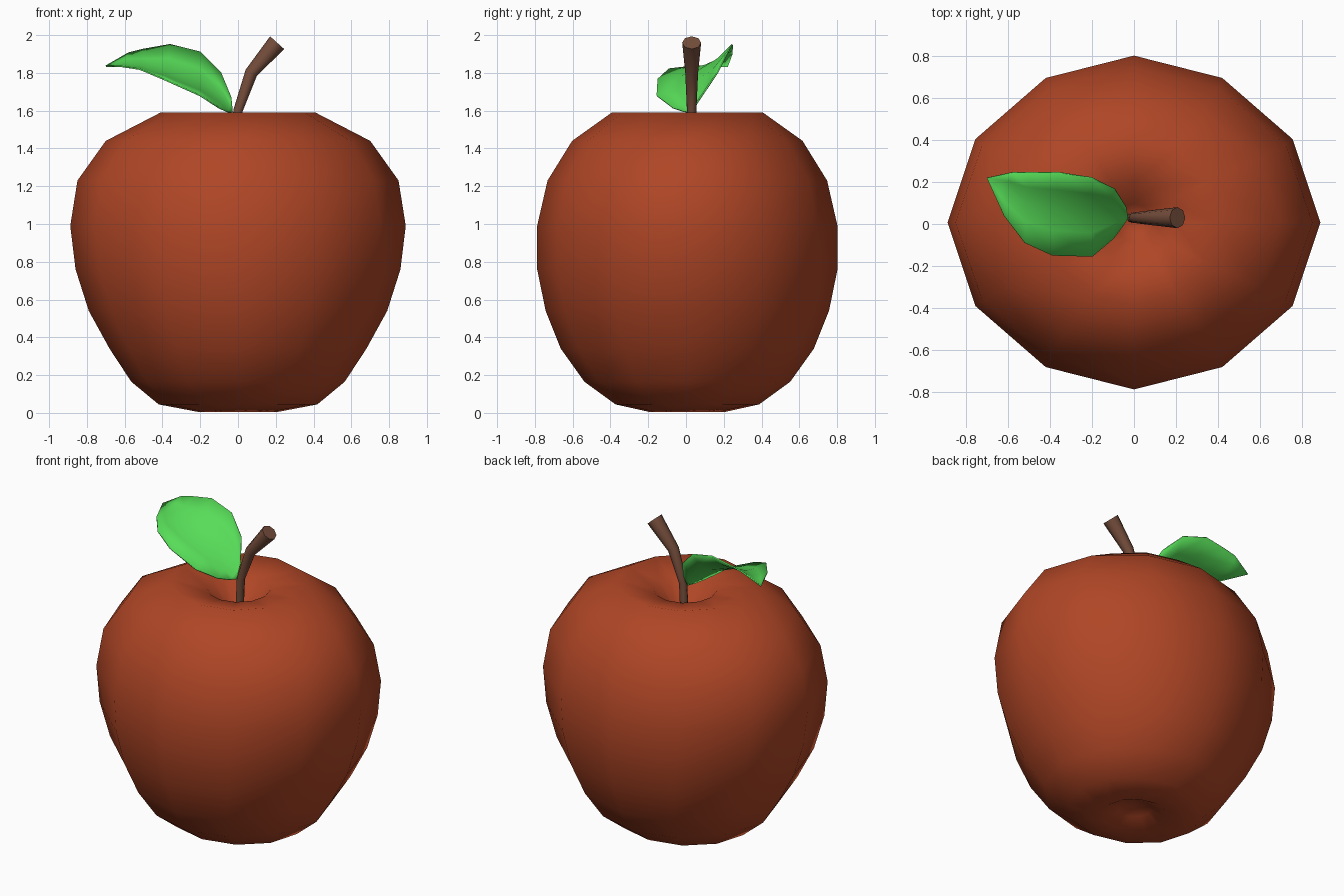
import bpy, bmesh, math
from mathutils import Vector

if "Cube" in bpy.data.objects:
    bpy.data.objects.remove(bpy.data.objects["Cube"])


def material(name, rgb):
    m = bpy.data.materials.new(name)
    m.diffuse_color = (*rgb, 1)
    m.use_nodes = True
    m.node_tree.nodes["Principled BSDF"].inputs["Base Color"].default_value = m.diffuse_color
    return m


def finish(bm, name, mat, recalc=True):
    bmesh.ops.remove_doubles(bm, verts=bm.verts, dist=0.0005)
    if recalc:
        bmesh.ops.recalc_face_normals(bm, faces=bm.faces)
    for f in bm.faces:
        f.smooth = True
    me = bpy.data.meshes.new(name)
    bm.to_mesh(me)
    bm.free()
    ob = bpy.data.objects.new(name, me)
    bpy.context.collection.objects.link(ob)
    me.materials.append(mat)
    return ob


def skin(bm, rows, closed):
    """Join rows of points with quads."""
    vr = [[bm.verts.new(p) for p in r] for r in rows]
    n = len(rows[0])
    for a, b in zip(vr, vr[1:]):
        for i in range(n if closed else n - 1):
            j = (i + 1) % n
            bm.faces.new((a[i], a[j], b[j], b[i]))
    return vr


red = material("apple red", (0.43, 0.061, 0.019))
brown = material("stem brown", (0.18, 0.076, 0.045))
green = material("leaf green", (0.095, 0.72, 0.098))

# Fruit: twelve-sided oval rings (half width x, half depth y, height)
rings = [(0.10, 0.10, 0.06), (0.21, 0.20, 0.005), (0.42, 0.38, 0.045),
         (0.565, 0.545, 0.165), (0.68, 0.67, 0.34), (0.79, 0.75, 0.54),
         (0.86, 0.795, 0.76), (0.888, 0.795, 0.99), (0.85, 0.74, 1.23),
         (0.70, 0.61, 1.44), (0.41, 0.40, 1.59), (0.19, 0.19, 1.545),
         (0.09, 0.09, 1.44)]
rows = []
for rx, ry, z in rings:
    k = 0.07 if rx > 0.5 else 0.0
    row = []
    for i in range(12):
        a = math.radians(30 * i)
        c = math.cos(a)
        row.append((rx * c * (1 - k + k * c * c), 0.007 + ry * math.sin(a), z))
    rows.append(row)
bm = bmesh.new()
vr = skin(bm, rows, True)
for ring, z in ((vr[0], 0.09), (vr[-1], 1.39)):
    tip = bm.verts.new((0, 0.007, z))
    for i in range(12):
        bm.faces.new((ring[i], ring[(i + 1) % 12], tip))
finish(bm, "apple_body", red)

# Stem: bent octagonal tube that widens to a flat tip
path = [(-0.01, 0.03, 1.38, 0.025), (0.0, 0.03, 1.6, 0.025),
        (0.07, 0.03, 1.80, 0.034), (0.207, 0.03, 1.96, 0.05)]
tilts = [3, 10, 30, 42]
rows = []
for (x, y, z, r), t in zip(path, tilts):
    t = math.radians(t)
    u = Vector((math.cos(t), 0, -math.sin(t)))
    v = Vector((0, 1, 0))
    rows.append([Vector((x, y, z)) + r * (u * math.cos(i * math.pi / 4) + v * math.sin(i * math.pi / 4))
                 for i in range(8)])
bm = bmesh.new()
vr = skin(bm, rows, True)
bm.faces.new(vr[0])
bm.faces.new(vr[-1])
stem = finish(bm, "stem", brown)
bpy.context.view_layer.objects.active = stem
stem.select_set(True)
bpy.ops.object.shade_smooth_by_angle(angle=math.radians(50))

# Leaf: sagging surface between a low front edge and a raised back edge
front = [(-0.03, 0.03, 1.59), (-0.055, -0.01, 1.595), (-0.1, -0.07, 1.615),
         (-0.2, -0.155, 1.68), (-0.39, -0.15, 1.765), (-0.52, -0.09, 1.82),
         (-0.62, 0.04, 1.835), (-0.7, 0.22, 1.835)]
back = [(-0.03, 0.03, 1.59), (-0.035, 0.075, 1.67), (-0.09, 0.165, 1.80),
        (-0.2, 0.22, 1.91), (-0.36, 0.245, 1.95), (-0.5, 0.245, 1.925),
        (-0.58, 0.245, 1.905), (-0.7, 0.22, 1.835)]
rows = []
for p, q in zip(front, back):
    p, q = Vector(p), Vector(q)
    row = []
    for i in range(5):
        t = i / 4
        sag = 0.12 * (q - p).length * 4 * t * (1 - t)
        row.append(p.lerp(q, t) + sag * Vector((-0.1, 0.5, -0.8)))
    rows.append(row)
bm = bmesh.new()
skin(bm, rows, False)
leaf = finish(bm, "leaf", green)
mod = leaf.modifiers.new("thickness", 'SOLIDIFY')
mod.thickness = 0.008
mod.offset = 0
